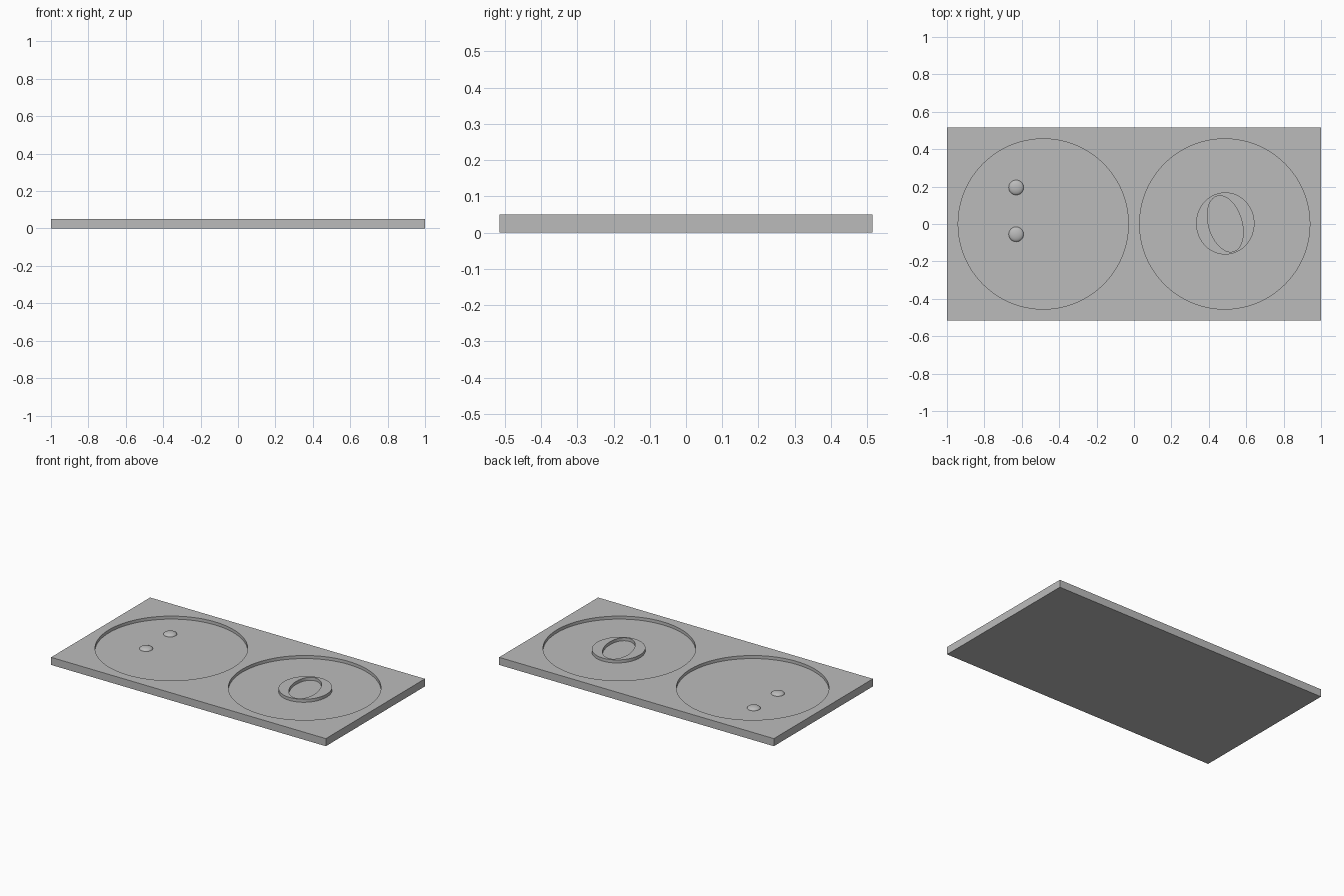
import bpy, bmesh, math

if "Cube" in bpy.data.objects:
    bpy.data.objects.remove(bpy.data.objects["Cube"])

grey = bpy.data.materials.new("plain grey")
grey.diffuse_color = (0.5, 0.5, 0.5, 1)
grey.use_nodes = True
grey.node_tree.nodes["Principled BSDF"].inputs["Base Color"].default_value = grey.diffuse_color

FLOOR, TOP = 0.03, 0.05        # recess floor and plate top heights
RECESS_X, RECESS_R = 0.485, 0.455


def finish(obj):
    """Set the colour and smooth the round walls, keeping sharp edges."""
    obj.data.materials.clear()
    obj.data.materials.append(grey)
    bpy.ops.object.select_all(action='DESELECT')
    obj.select_set(True)
    bpy.context.view_layer.objects.active = obj
    bpy.ops.object.shade_smooth_by_angle(angle=math.radians(30))


def oval(cx, cy, rx, ry, lean=0.0, n=96):
    """Points of an oval; lean shifts its upper end sideways."""
    angles = [2 * math.pi * i / n for i in range(n)]
    return [(cx + rx * math.cos(a) + lean * math.sin(a), cy + ry * math.sin(a))
            for a in angles]


# Plate
bpy.ops.mesh.primitive_cube_add(size=1, location=(0, 0, TOP / 2))
plate = bpy.context.object
plate.name = "plate"
plate.scale = (2, 1.03, TOP)
bpy.ops.object.transform_apply(location=True, rotation=False, scale=True)

# Two round recesses cut into the plate
for side in (-1, 1):
    bpy.ops.mesh.primitive_cylinder_add(
        vertices=128, radius=RECESS_R, depth=0.1,
        location=(side * RECESS_X, 0, FLOOR + 0.05))
    cutter = bpy.context.object
    cutter.name = "recess_cutter"
    cutter.hide_render = True
    bpy.context.view_layer.objects.active = plate
    mod = plate.modifiers.new("recess", 'BOOLEAN')
    mod.operation = 'DIFFERENCE'
    mod.solver = 'EXACT'
    mod.object = cutter
    bpy.ops.object.modifier_apply(modifier=mod.name)
    bpy.data.objects.remove(cutter)
finish(plate)

# Raised oval ring with a leaning oval slot, standing in the right recess
bm = bmesh.new()
outer = oval(0.488, 0.003, 0.156, 0.166)
inner = oval(0.488, 0.001, 0.0915, 0.15, lean=-0.029)
loops = [[bm.verts.new((x, y, z)) for x, y in pts]
         for pts, z in ((outer, FLOOR), (outer, TOP), (inner, TOP), (inner, FLOOR))]
for a, b in zip(loops, loops[1:]):
    for i in range(len(a)):
        j = (i + 1) % len(a)
        bm.faces.new((a[i], a[j], b[j], b[i]))
mesh = bpy.data.meshes.new("oval_ring")
bm.to_mesh(mesh)
bm.free()
ring = bpy.data.objects.new("oval_ring", mesh)
bpy.context.collection.objects.link(ring)
finish(ring)

# Two low domes in the left recess
for name, y in (("back_dome", 0.195), ("front_dome", -0.055)):
    bpy.ops.mesh.primitive_uv_sphere_add(segments=32, ring_count=16, radius=0.04)
    dome = bpy.context.object
    dome.name = name
    bm = bmesh.new()
    bm.from_mesh(dome.data)
    bmesh.ops.delete(bm, geom=[v for v in bm.verts if v.co.z < -0.001], context='VERTS')
    bm.to_mesh(dome.data)
    bm.free()
    dome.scale.z = 0.4
    dome.location = (-0.63, y, FLOOR)
    bpy.ops.object.transform_apply(location=True, rotation=False, scale=True)
    finish(dome)
    bpy.ops.object.shade_smooth()
